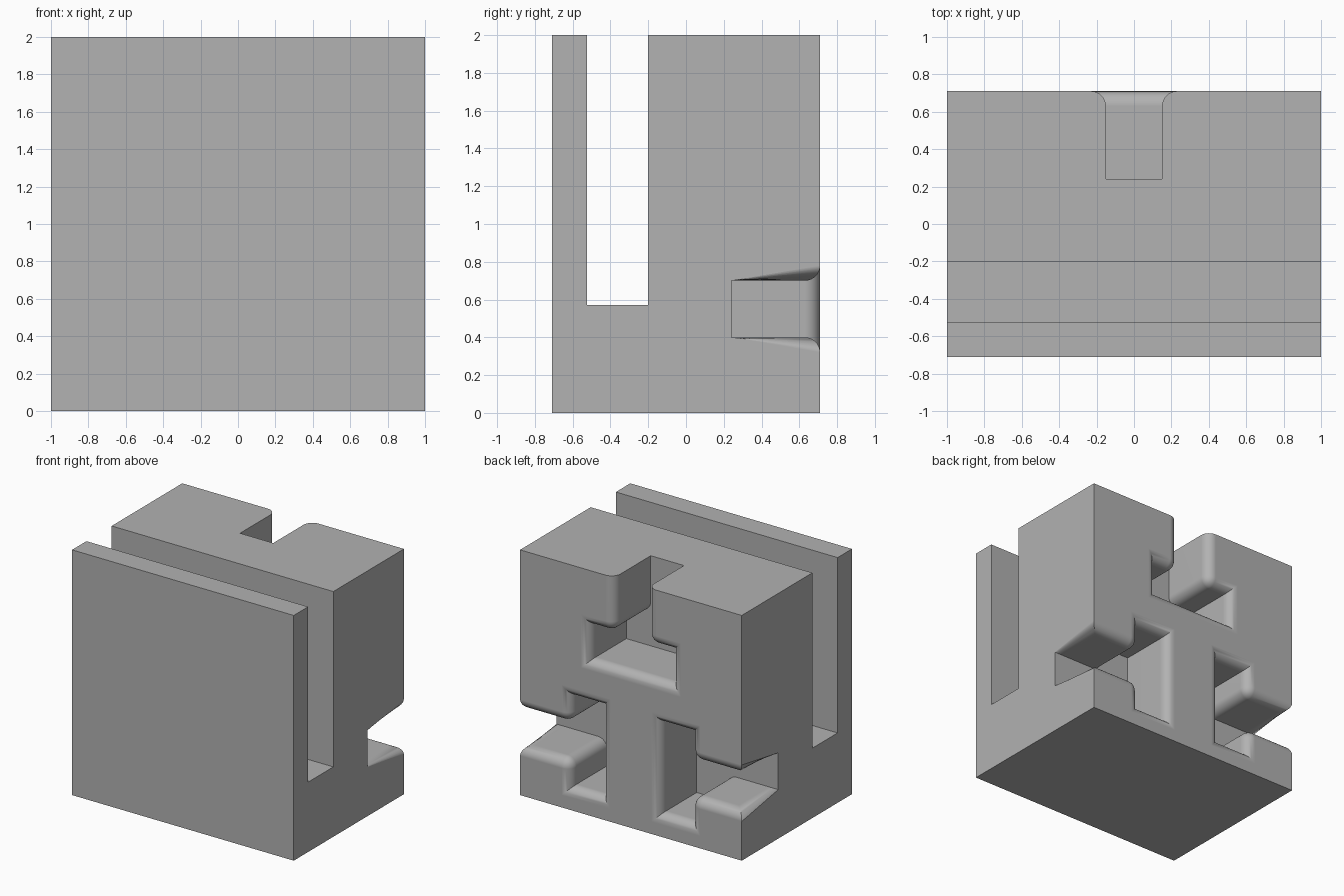
import bpy
import bmesh
from mathutils import Matrix, Vector

cube = bpy.data.objects.get("Cube")
if cube:
    bpy.data.objects.remove(cube, do_unlink=True)

HALF_DEPTH = 0.71       # half the block's depth
SLOT_FLOOR = 0.24       # y of the slot floors
ROUND = 0.08            # radius of the rounded slot lips
CENTRE_Z = 0.55         # height of the side slots


def prism(name, points, direction):
    """Closed solid from a flat outline pushed along a direction."""
    bm = bmesh.new()
    face = bm.faces.new([bm.verts.new(p) for p in points])
    new = bmesh.ops.extrude_face_region(bm, geom=[face])["geom"]
    moved = [v for v in new if isinstance(v, bmesh.types.BMVert)]
    bmesh.ops.translate(bm, verts=moved, vec=direction)
    bmesh.ops.recalc_face_normals(bm, faces=bm.faces[:])
    mesh = bpy.data.meshes.new(name)
    bm.to_mesh(mesh)
    bm.free()
    obj = bpy.data.objects.new(name, mesh)
    bpy.context.collection.objects.link(obj)
    return obj


def slot_cutter(name, edge, turn):
    """T-shaped cutter whose stem opens at the middle of one block edge."""
    half = [(0.15, 0.2), (0.15, -0.455), (0.37, -0.455), (0.37, -0.735)]
    outline = half + [(-u, v) for u, v in reversed(half)]
    rot = Matrix.Rotation(turn, 3, "Y")
    points = [rot @ Vector((u, 0, v)) + Vector(edge) for u, v in outline]
    return prism(name, points, (0, 0.8, 0))


# Block with the deep front groove, as a side profile pushed across
D = HALF_DEPTH
profile = [(-D, 0), (D, 0), (D, 2), (-0.2, 2), (-0.2, 0.57),
           (-0.525, 0.57), (-0.525, 2), (-D, 2)]
block = prism("slotted_block", [(-1, y, z) for y, z in profile], (2, 0, 0))

# T slots: one from the top, one from each side
QUARTER = 1.5707963
cutters = [
    slot_cutter("top_slot_cutter", (0, SLOT_FLOOR, 2), 0),
    slot_cutter("left_slot_cutter", (1, SLOT_FLOOR, CENTRE_Z), QUARTER),
    slot_cutter("right_slot_cutter", (-1, SLOT_FLOOR, CENTRE_Z), -QUARTER),
]
for cutter in cutters:
    cutter.hide_render = True
    cut = block.modifiers.new(cutter.name, "BOOLEAN")
    cut.operation = "DIFFERENCE"
    cut.solver = "EXACT"
    cut.object = cutter

graph = bpy.context.evaluated_depsgraph_get()
bm = bmesh.new()
bm.from_mesh(bpy.data.meshes.new_from_object(block.evaluated_get(graph)))
block.modifiers.clear()
for cutter in cutters:
    bpy.data.objects.remove(cutter, do_unlink=True)
bmesh.ops.remove_doubles(bm, verts=bm.verts[:], dist=0.0005)
bmesh.ops.dissolve_limit(bm, angle_limit=0.01, verts=bm.verts[:], edges=bm.edges[:])


def near(a, b):
    return abs(a - b) < 0.002


def is_lip(edge):
    """Slot rims on the back, side entrances and the stem corners."""
    a, b = (v.co for v in edge.verts)
    mid = (a + b) / 2
    if near(mid.y, D) and near(a.y, b.y):
        return abs(mid.x) < 0.99 and 0.01 < mid.z < 1.99
    if near(a.y, b.y) or mid.y < SLOT_FLOOR or not edge.is_convex:
        return False
    on_side = near(abs(mid.x), 1) and 0.1 < mid.z < 1.9
    inner = abs(mid.x) < 0.99 and mid.z < 1.99
    return on_side or inner


# Round the lips
bmesh.ops.bevel(bm, geom=[e for e in bm.edges if is_lip(e)], offset=ROUND,
                offset_type="OFFSET", segments=8, profile=0.5,
                affect="EDGES", clamp_overlap=False)
bmesh.ops.recalc_face_normals(bm, faces=bm.faces[:])
bm.to_mesh(block.data)
bm.free()

# One plain grey
grey = bpy.data.materials.new("plain_grey")
grey.use_nodes = True
colour = (0.445, 0.445, 0.445, 1)
grey.diffuse_color = colour
grey.node_tree.nodes["Principled BSDF"].inputs["Base Color"].default_value = colour
block.data.materials.clear()
block.data.materials.append(grey)

# Smooth rounded lips, crisp flat faces
bpy.ops.object.select_all(action="DESELECT")
block.select_set(True)
bpy.context.view_layer.objects.active = block
bpy.ops.object.shade_smooth_by_angle(angle=0.6)
weighted = block.modifiers.new("flat_faces", "WEIGHTED_NORMAL")
weighted.keep_sharp = True
